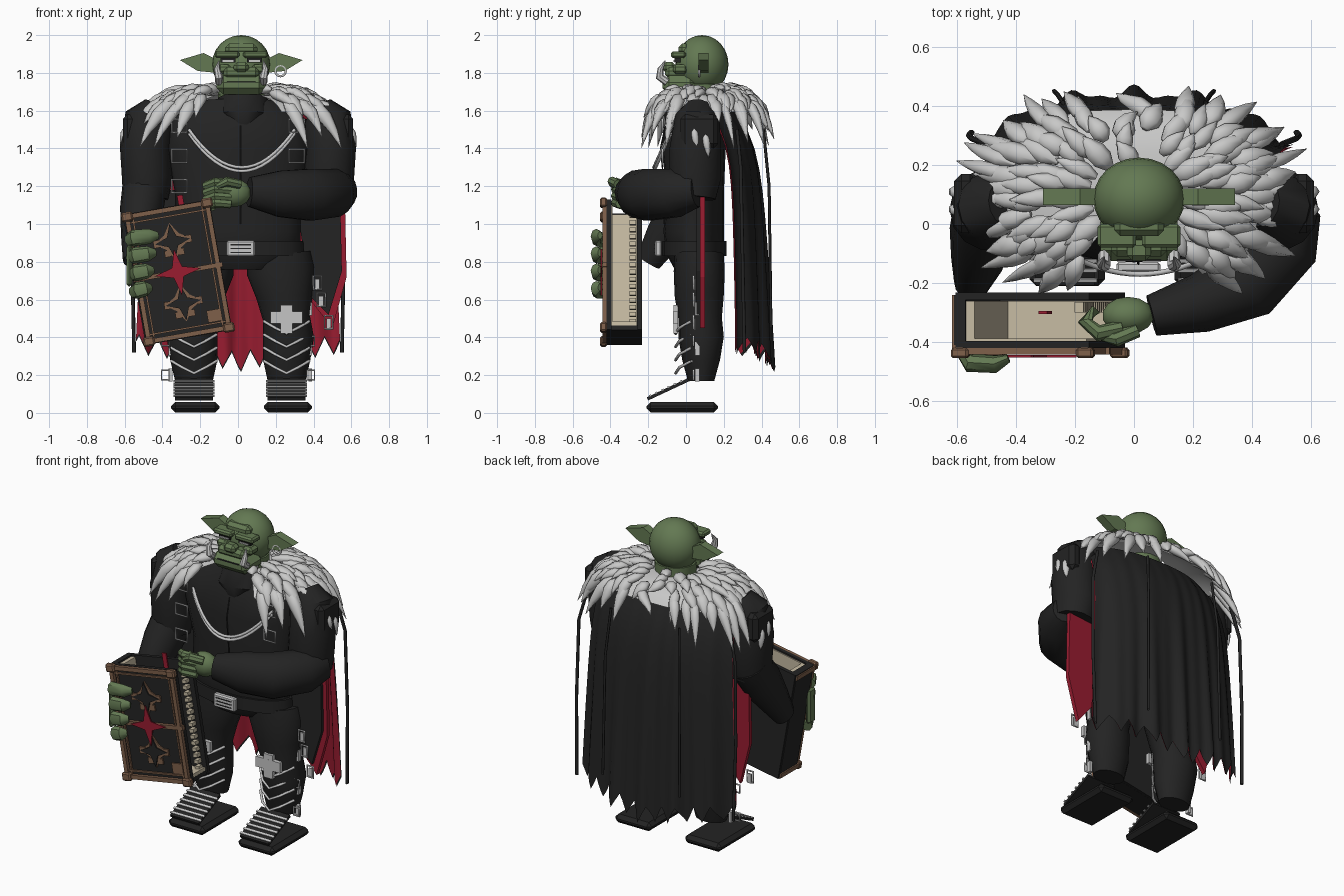
import bpy, bmesh, random
from math import sin, cos, pi, radians
from mathutils import Vector, Matrix

random.seed(4)
if "Cube" in bpy.data.objects:
    bpy.data.objects.remove(bpy.data.objects["Cube"])


def material(name, *rgb):
    m = bpy.data.materials.new(name)
    m.use_nodes = True
    m.diffuse_color = (*rgb, 1)
    m.node_tree.nodes["Principled BSDF"].inputs["Base Color"].default_value = (*rgb, 1)
    return m


SKIN = material("green skin", .125, .19, .085)
BLACK = material("black leather", .017, .017, .017)
FUR = material("pale fur", .58, .58, .575)
SILVER = material("silver", .56, .56, .56)
RED = material("red cloth", .32, .012, .03)
BROWN = material("brown trim", .21, .115, .068)
PAGE = material("cream pages", .56, .49, .36)
SIDES = (("left", 1), ("right", -1))
FLAT = Matrix()


def finish(name, bm, mat, M=FLAT, smooth=40):
    bmesh.ops.recalc_face_normals(bm, faces=bm.faces)
    mesh = bpy.data.meshes.new(name)
    bm.to_mesh(mesh)
    bm.free()
    ob = bpy.data.objects.new(name, mesh)
    bpy.context.collection.objects.link(ob)
    mesh.materials.append(mat)
    ob.matrix_world = M
    if smooth:
        bpy.ops.object.select_all(action="DESELECT")
        ob.select_set(True)
        bpy.context.view_layer.objects.active = ob
        bpy.ops.object.shade_smooth_by_angle(angle=radians(smooth))


def box(name, c, size, mat, M=FLAT, bevel=0):
    bm = bmesh.new()
    bmesh.ops.create_cube(bm, size=1, matrix=Matrix.Translation(c) @ Matrix.Diagonal((*size, 1)))
    if bevel:
        bmesh.ops.bevel(bm, geom=bm.edges[:], offset=bevel, segments=1, affect="EDGES")
    finish(name, bm, mat, M, 0)


def prism(name, outline, y0, y1, mat, M=FLAT):
    """Extrude an x-z outline along y."""
    bm = bmesh.new()
    face = bm.faces.new([bm.verts.new((x, y0, z)) for x, z in outline])
    new = bmesh.ops.extrude_face_region(bm, geom=[face])["geom"]
    bmesh.ops.translate(bm, vec=(0, y1 - y0, 0), verts=[v for v in new if isinstance(v, bmesh.types.BMVert)])
    finish(name, bm, mat, M, 0)


def add_tube(bm, rings, sides=14):
    """Skin elliptical rings given as (x, y, z, radius a, radius b)."""
    pts = [Vector(r[:3]) for r in rings]
    axis = (pts[-1] - pts[0]).normalized()
    side = Vector((1, 0, 0)) if abs(axis.z) > .7 else axis.cross(Vector((0, 0, 1)))
    loops = []
    for i, r in enumerate(rings):
        t = (pts[min(i + 1, len(pts) - 1)] - pts[max(i - 1, 0)]).normalized()
        a = (side - t * side.dot(t)).normalized()
        b = t.cross(a)
        angles = [2 * pi * k / sides for k in range(sides)]
        loops.append([bm.verts.new(pts[i] + a * r[3] * cos(w) + b * r[4] * sin(w)) for w in angles])
    for lo, hi in zip(loops, loops[1:]):
        for k in range(sides):
            n = (k + 1) % sides
            bm.faces.new((lo[k], lo[n], hi[n], hi[k]))
    bm.faces.new(loops[0])
    bm.faces.new(loops[-1])


def tube(name, rings, mat, sides=14):
    bm = bmesh.new()
    add_tube(bm, rings, sides)
    finish(name, bm, mat)


def ball(name, c, size, mat, seg=24):
    bm = bmesh.new()
    bmesh.ops.create_uvsphere(bm, u_segments=seg, v_segments=seg // 2, radius=1,
                              matrix=Matrix.Translation(c) @ Matrix.Diagonal((*size, 1)))
    finish(name, bm, mat)


def wire(name, pts, r, mat, closed=False):
    cu = bpy.data.curves.new(name, "CURVE")
    cu.dimensions = "3D"
    cu.bevel_depth, cu.bevel_resolution = r, 1
    sp = cu.splines.new("POLY")
    sp.points.add(len(pts) - 1)
    for p, q in zip(sp.points, pts):
        p.co = (*q, 1)
    sp.use_cyclic_u = closed
    cu.materials.append(mat)
    bpy.context.collection.objects.link(bpy.data.objects.new(name, cu))


def buckle(name, x, y, z, w, h):
    wire(name, [(x - w, y, z - h), (x + w, y, z - h), (x + w, y, z + h), (x - w, y, z + h)], .006, SILVER, True)


def star(r, inner, cx=0, cz=0, n=8):
    return [(cx + (inner if k % 2 else r) * sin(2 * pi * k / n),
             cz + (inner if k % 2 else r) * cos(2 * pi * k / n)) for k in range(n)]


# Head, face and neck
HX = .017
ball("head", (HX, .085, 1.845), (.155, .14, .155), SKIN)
tube("neck", [(HX, .08, 1.58, .12, .12), (HX, .08, 1.74, .125, .12)], SKIN)
box("jaw", (HX, -.035, 1.735), (.26, .18, .1), SKIN, bevel=.035)
box("muzzle", (HX, -.04, 1.8), (.19, .14, .06), SKIN, bevel=.02)
box("nose", (HX, -.09, 1.83), (.08, .07, .055), SKIN, bevel=.018)
box("forehead", (HX, -.01, 1.925), (.17, .06, .06), SKIN, bevel=.02)
box("mouth", (HX, -.122, 1.752), (.15, .01, .006), BLACK)
for n, s in SIDES:
    at = Matrix.Translation((HX, 0, 0)) @ Matrix.Diagonal((s, 1, 1, 1))
    prism(n + "_ear", [(.13, 1.80), (.13, 1.87), (.2, 1.905), (.325, 1.868), (.23, 1.81)], .065, .12, SKIN, at)
    box(n + "_brow", (HX + s * .075, -.04, 1.897), (.13, .08, .035), SKIN, bevel=.01)
    box(n + "_cheek", (HX + s * .09, -.03, 1.82), (.07, .08, .05), SKIN, bevel=.015)
    box(n + "_eye_socket", (HX + s * .07, -.045, 1.867), (.08, .03, .022), BLACK)
    box(n + "_eye", (HX + s * .07, -.062, 1.863), (.06, .008, .009), FUR)
    x = HX + s * .118
    tube(n + "_tusk", [(x, -.1, 1.75, .02, .02), (x, -.14, 1.78, .022, .022),
                       (x + s * .01, -.135, 1.82, .016, .016), (x, -.11, 1.865, .002, .002)], FUR, 8)
wire("earring", [(.225 + .028 * sin(k * pi / 6), .07, 1.81 + .028 * cos(k * pi / 6)) for k in range(12)],
     .007, SILVER, True)

# Torso, collar, belt and chain
tube("torso", [(0, .05, .76, .2, .11), (0, .05, .84, .33, .15), (0, .04, .96, .33, .16), (0, .05, 1.15, .33, .15),
               (0, .04, 1.4, .38, .17), (0, .06, 1.55, .37, .16), (0, .07, 1.65, .2, .13)], BLACK, 20)
tube("neck_cowl", [(.025, .02, 1.5, .08, .12), (.025, .02, 1.57, .15, .15), (.025, .05, 1.65, .14, .14)], BLACK)
tube("belt", [(0, .045, .83, .35, .17), (0, .045, .91, .345, .17)], BLACK, 20)
box("belt_buckle", (.015, -.147, .87), (.15, .035, .085), SILVER, bevel=.008)
for z in (.85, .87, .89):
    box("buckle_slot", (.015, -.164, z), (.11, .006, .006), BLACK)
wire("chest_seam", [(.015, -.115, 1.0), (.015, -.115, 1.2), (.015, -.135, 1.4), (.015, -.11, 1.52)], .004, BLACK)
for d in (0, .02):
    wire("neck_chain", [(.02 + .28 * u, -.17 + .09 * u * u, 1.28 + d + .2 * u * u)
                        for u in [k / 8 - 1 for k in range(17)]], .009, SILVER)


# Fur collar: a domed base covered with rows of tufts
def dome(phi, s, lift=0):
    across = abs(sin(phi)) ** .65 * (1 if sin(phi) > 0 else -1)
    return Vector((.58 * s * across, .1 - .36 * s * cos(phi), 1.705 - .25 * s ** 4.5 + lift))


def add_tuft(bm, path, w):
    """A plump spindle along path(t), t from 0 to 1."""
    add_tube(bm, [(*path(t), w * f, w * f * .75) for t, f in
                  ((0, .35), (.28, .95), (.52, .95), (.78, .55), (1, .04))], 7)


bm = bmesh.new()
span = [radians(20 + 320 * k / 36) for k in range(37)]
grid = [[bm.verts.new(dome(p, s, -.02)) for p in span] for s in (.22, .4, .6, .72, .8)]
for a, b in zip(grid, grid[1:]):
    for k in range(36):
        bm.faces.new((a[k], a[k + 1], b[k + 1], b[k]))
finish("fur_base", bm, FUR)
bm = bmesh.new()
for s, count in ((.26, 13), (.39, 18), (.51, 23), (.62, 27), (.72, 29)):
    for k in range(count):
        p = radians(18 + 324 * (k + random.uniform(.15, .85)) / count)
        reach = random.uniform(.23, .35)
        turn = random.uniform(-.1, .1)
        tip = random.uniform(0, .04)
        add_tuft(bm, lambda t: dome(p + turn * t, s + reach * t, .005 + tip * t), random.uniform(.03, .042))
for n, s in SIDES:
    for y, z in ((.04, 1.52), (.1, 1.49)):
        add_tuft(bm, lambda t: Vector((s * (.59 + .02 * t), y + .02 * t, z - .14 * t)), .03)
finish("fur_tufts", bm, FUR, smooth=70)


# Cape with a red lining and ragged hem
def cape(name, mat, dy, rise):
    bm = bmesh.new()
    rows = []
    for j in range(13):
        v = j / 12
        row = []
        for i in range(67):
            u = i / 33 - 1
            wave = (u - .03) * 5.5
            hem = .21 + .1 * abs(u) ** .8 + .2 * abs(wave - round(wave)) + rise
            fold = .018 * v * cos(u * 17) + .01 * v * cos(u * 31)
            y = .365 + .08 * v ** .7 - (.14 + .04 * v) * abs(u) ** 2.5 + fold + dy
            row.append(bm.verts.new((u * (.46 + .08 * v ** .7), y - .12 * (1 - v) ** 8, 1.62 + (hem - 1.62) * v)))
        rows.append(row)
    for a, b in zip(rows, rows[1:]):
        for k in range(66):
            bm.faces.new((a[k], a[k + 1], b[k + 1], b[k]))
    finish(name, bm, mat)


cape("cape", BLACK, 0, 0)
cape("cape_lining", RED, -.008, .012)

for n, s in SIDES:
    flip = Matrix.Diagonal((1 if s > 0 else -.9, 1, 1, 1))
    # Coat tails and hanging straps
    prism(n + "_coat_tail", [(.3, 1.18), (.54, 1.18), (.55, .75), (.48, .52), (.38, .62)], .055, .075, BLACK, flip)
    prism(n + "_tail_lining", [(.33, 1.18), (.565, 1.18), (.575, .72), (.5, .45), (.38, .6)], .075, .1, RED, flip)
    wire(n + "_cape_strap", [(s * .5, .27, 1.5), (s * .55, .29, 1.3), (s * .56, .3, .8), (s * .55, .31, .32)],
         .01, BLACK)
    wire(n + "_back_strap", [(s * .24, .41, 1.5), (s * .26, .44, 1.2), (s * .27, .45, .45)], .008, BLACK)
    # Leg and boot
    X = .012 + s * .245
    tube(n + "_leg", [(X + s * dx, y, z, a, b) for dx, y, z, a, b in (
        (0, .08, .17, .1, .07), (0, .08, .28, .125, .1), (.01, .08, .4, .135, .12), (0, .075, .5, .125, .115),
        (-.01, .07, .62, .15, .13), (-.03, .07, .75, .18, .135), (-.04, .07, .84, .17, .13))], BLACK, 16)
    box(n + "_sole", (X + .007, -.02, .03), (.255, .38, .055), BLACK, bevel=.022)
    slope = Matrix.Translation((X, -.095, .125)) @ Matrix.Rotation(radians(25), 4, "X")
    box(n + "_instep", (0, 0, 0), (.2, .24, .018), BLACK, slope)
    for k in range(6):
        box(n + "_instep_band", (0, -.1 + .036 * k, .01), (.215, .013, .008), SILVER, slope)
    for z in (.44, .37, .3, .23):
        wire(n + "_shin_chevron", [(X - .12, .03, z + .045), (X - .06, -.035, z + .01), (X, -.055, z - .02),
                                   (X + .06, -.035, z + .01), (X + .12, .03, z + .045)], .008, SILVER)
    box(n + "_knee_cross_bar", (X, -.055, .505), (.17, .025, .065), SILVER)
    box(n + "_knee_cross_post", (X, -.055, .495), (.065, .024, .15), SILVER)
    for z in (.2, .34, .55, .72):
        box(n + "_leg_clasp", (X + s * .125, .06, z), (.02, .025, .07), SILVER)
    for z in (.2, .38):
        buckle(n + "_boot_buckle", s * .385, .04, z, .02, .025)
    for x, z in ((.42, .69), (.44, .6), (.48, .48)):
        buckle(n + "_strap_buckle", s * x, .04, z, .022, .035)
        box(n + "_strap_plate", (s * x, .045, z - .01), (.025, .008, .06), SILVER)
    for z in (1.2, 1.36, 1.52):
        buckle(n + "_chest_buckle", s * .31, -.125, z, .04, .035)
    # Upper arm and shoulder plate
    tube(n + "_upper_arm", [(s * .43, .07, 1.61, .08, .08), (s * .47, .06, 1.56, .13, .12), (s * .49, .05, 1.4, .135, .14),
                            (s * .48, .05, 1.25, .135, .14), (s * .49, .04, 1.14, .12, .12)], BLACK)
    box(n + "_shoulder_plate", (s * .57, .07, 1.49), (.08, .2, .18), BLACK, bevel=.025)

# Left forearm folded across the waist, with its fist
tube("left_forearm", [(.57, .06, 1.18, .07, .09), (.51, -.05, 1.165, .13, .13), (.38, -.2, 1.155, .13, .14),
                      (.22, -.27, 1.16, .1, .125), (.06, -.31, 1.17, .07, .08)], BLACK)
ball("left_palm", (-.02, -.31, 1.165), (.09, .065, .075), SKIN, 14)
for k in range(4):
    z = 1.215 - .036 * k
    tube("left_finger", [(-.04, -.35, z, .024, .024), (-.12, -.37, z + .005, .028, .026),
                         (-.165, -.33, z - .01, .026, .024), (-.13, -.29, z - .02, .018, .018)], SKIN, 8)
tube("left_thumb", [(.01, -.36, 1.21, .025, .025), (-.06, -.39, 1.225, .026, .026), (-.11, -.38, 1.2, .016, .016)], SKIN, 8)

# Right forearm reaching down to the book, with its hand
tube("right_forearm", [(-.49, .07, 1.22, .12, .12), (-.51, -.02, 1.08, .115, .13), (-.53, -.12, .93, .09, .1),
                       (-.55, -.2, .8, .06, .07)], BLACK)
box("right_palm", (-.575, -.43, .78), (.03, .07, .22), SKIN, bevel=.012)
for k in range(4):
    x, z, reach = -.575 + .008 * k, .925 - .092 * k, .15 - .02 * k
    tube("right_finger", [(x, -.43, z - .01, .03, .035), (x + .02, -.47, z, .033, .044),
                          (x + reach * .7, -.475, z + .01, .03, .04), (x + reach, -.455, z + .015, .014, .02)], SKIN, 8)

# Tilted hollow book with cream inner faces and a stepped page edge
BOOK = Matrix.Translation((-.318, 0, .745)) @ Matrix.Rotation(radians(-10), 4, "Y")
box("book_spine_pages", (-.18, -.328, .01), (.03, .135, .66), PAGE, BOOK)
box("book_bottom_pages", (.02, -.328, -.315), (.4, .135, .02), PAGE, BOOK)
box("book_front_pages", (.02, -.392, .01), (.4, .008, .66), PAGE, BOOK)
for k in range(17):
    box("page_step", (.19, -.282, -.3 + .038 * k), (.03, .035, .022), PAGE, BOOK)
box("book_back_cover", (0, -.245, 0), (.46, .025, .7), BLACK, BOOK)
box("book_front_cover", (0, -.408, 0), (.46, .025, .7), BLACK, BOOK)
box("book_spine", (-.215, -.325, 0), (.04, .17, .7), BLACK, BOOK)
box("book_foot", (0, -.325, -.338), (.44, .15, .025), BLACK, BOOK)
box("bookmark", (.08, -.3, .355), (.03, .01, .09), RED, BOOK)
for s in (-1, 1):
    box("book_side_rail", (s * .215, -.43, 0), (.025, .025, .71), BROWN, BOOK)
    box("book_inner_rail", (s * .185, -.425, 0), (.01, .015, .68), BROWN, BOOK)
    box("book_inner_bar", (0, -.425, s * .3), (.43, .015, .01), BROWN, BOOK)
    box("book_spine_band", (-.232, -.335, s * .33), (.02, .19, .03), BROWN, BOOK)
    for t in (-1, 1):
        box("book_corner", (s * .215, -.437, t * .335), (.06, .035, .05), BROWN, BOOK, .008)
        box("book_star_stud", (t * .08, -.426, s * .165), (.045, .012, .04), BROWN, BOOK)
        box("book_star_foot", (t * .035, -.425, s * .165 - .06), (.035, .01, .035), BROWN, BOOK)
    prism("book_star_trim", star(.1, .055, 0, s * .165), -.428, -.42, BROWN, BOOK)
    prism("book_star", star(.095, .036, 0, s * .165), -.437, -.429, BLACK, BOOK)
for z in (-.335, 0, .335):
    box("book_cross_rail", (0, -.43, z), (.48, .025, .025), BROWN, BOOK)
prism("book_red_star", star(.125, .038), -.452, -.444, RED, BOOK)
box("book_label", (.15, -.424, -.26), (.075, .01, .065), BROWN, BOOK)
